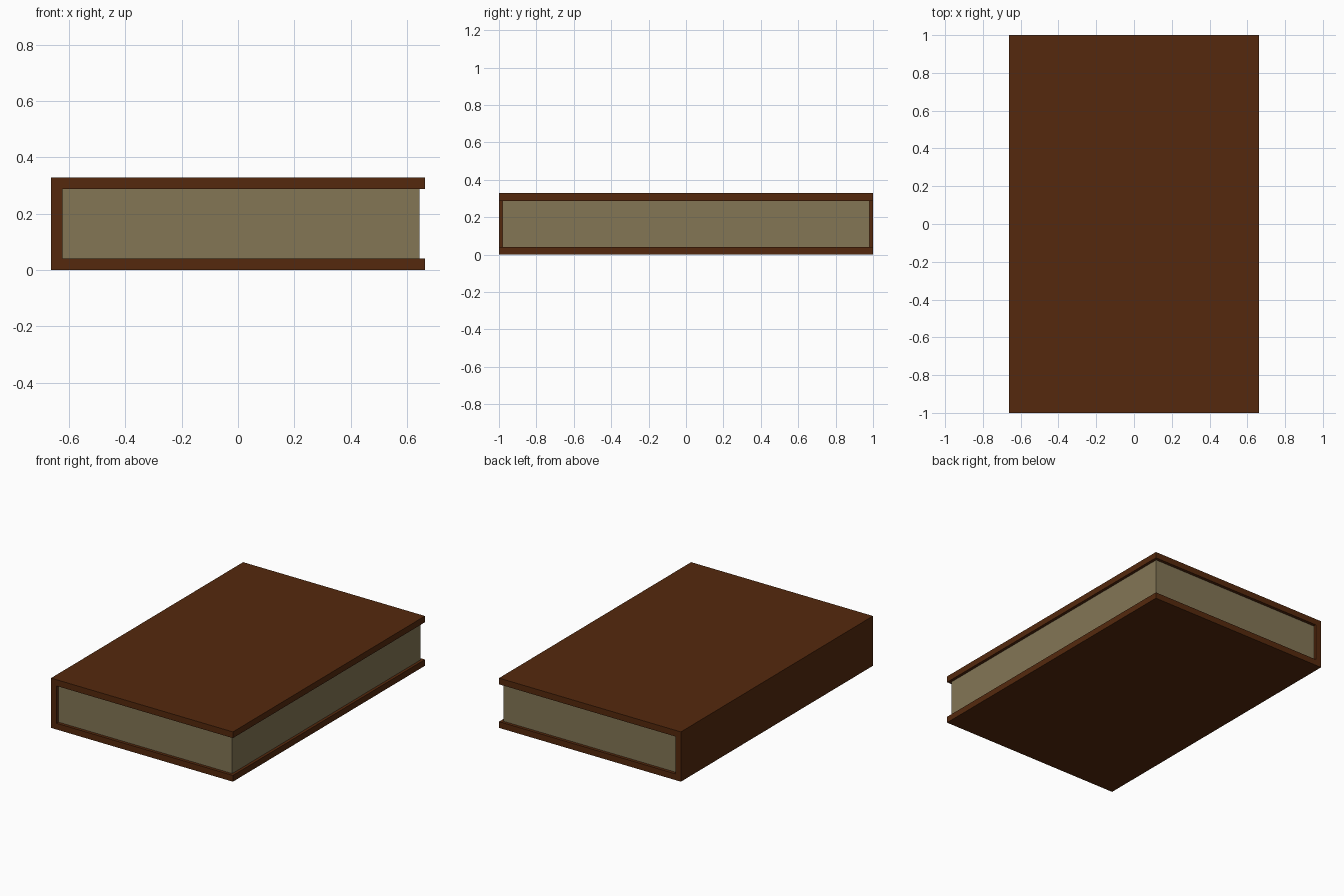
import bpy, bmesh

if "Cube" in bpy.data.objects:
    bpy.data.objects.remove(bpy.data.objects["Cube"])

W, H, T = 0.663, 0.328, 0.041   # half width, height, board thickness


def material(name, color):
    m = bpy.data.materials.new(name)
    m.diffuse_color = (*color, 1)
    m.use_nodes = True
    m.node_tree.nodes["Principled BSDF"].inputs["Base Color"].default_value = m.diffuse_color
    return m


def extrude_profile(name, profile, half_len, mat):
    """Extrude a closed XZ profile along Y, centred on y = 0."""
    bm = bmesh.new()
    face = bm.faces.new([bm.verts.new((x, -half_len, z)) for x, z in profile])
    ext = bmesh.ops.extrude_face_region(bm, geom=[face], use_keep_orig=True)
    verts = [g for g in ext["geom"] if isinstance(g, bmesh.types.BMVert)]
    bmesh.ops.translate(bm, verts=verts, vec=(0, 2 * half_len, 0))
    bmesh.ops.recalc_face_normals(bm, faces=bm.faces)
    mesh = bpy.data.meshes.new(name)
    bm.to_mesh(mesh)
    bm.free()
    mesh.materials.append(mat)
    obj = bpy.data.objects.new(name, mesh)
    bpy.context.collection.objects.link(obj)
    return obj


# Cover: two boards joined by the spine on the left
extrude_profile("cover", [(-W, 0), (W, 0), (W, T), (-W + T, T),
                          (-W + T, H - T), (W, H - T), (W, H), (-W, H)],
                1.0, material("cover_brown", (0.09, 0.022, 0.004)))

# Page block: set in slightly from the cover edges
extrude_profile("pages", [(-W + T, T), (0.644, T), (0.644, H - T), (-W + T, H - T)],
                0.98, material("page_paper", (0.227, 0.181, 0.091)))
